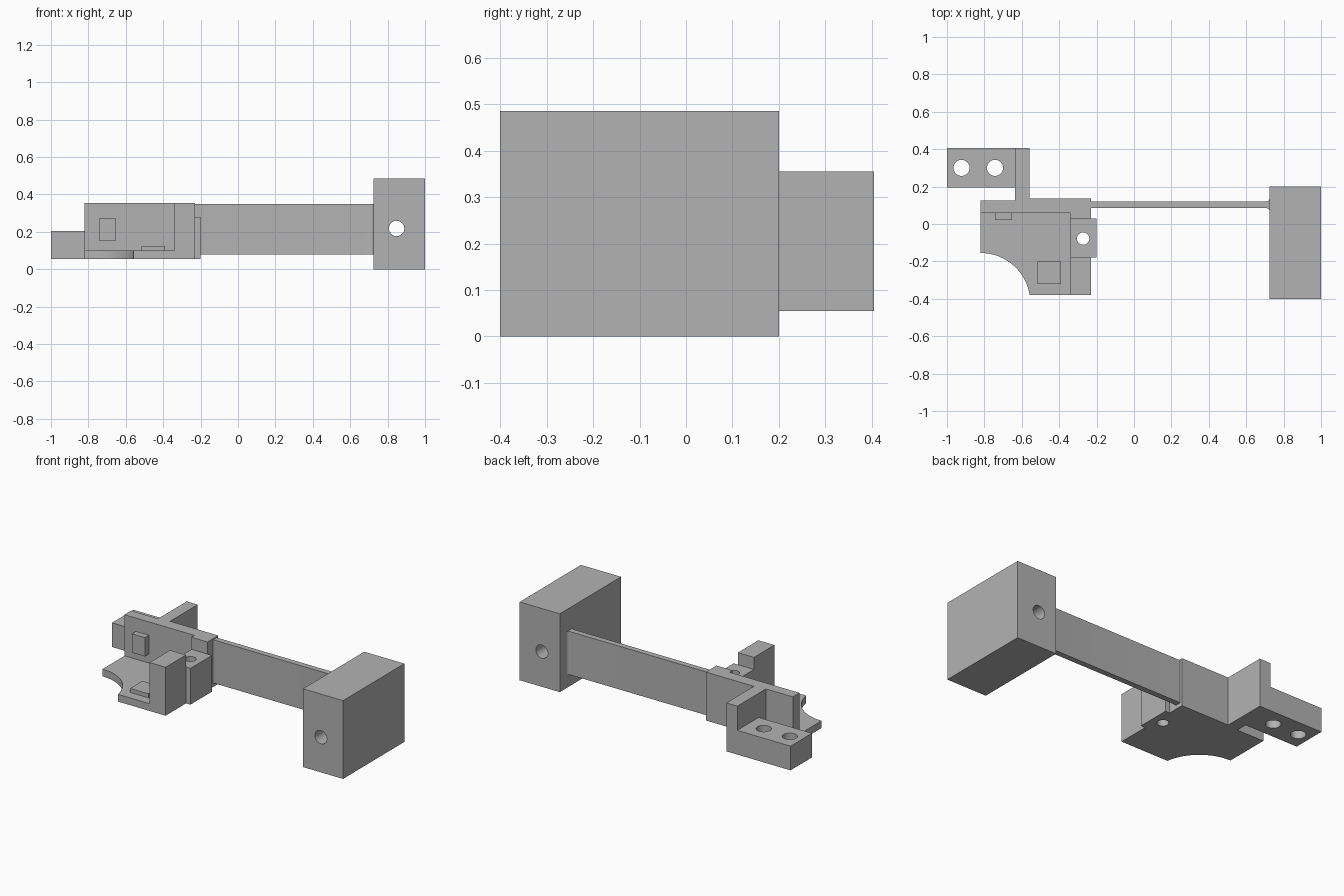
import bpy
import bmesh
from math import sin, cos, pi, radians
from mathutils import Vector

cube = bpy.data.objects.get("Cube")
if cube:
    bpy.data.objects.remove(cube, do_unlink=True)

GREY = (0.45, 0.45, 0.45, 1)
grey = bpy.data.materials.new("plain grey")
grey.use_nodes = True
grey.diffuse_color = GREY
grey.node_tree.nodes["Principled BSDF"].inputs["Base Color"].default_value = GREY


def extrude(name, plan, z0, z1):
    """Raise a plan outline from z0 to z1."""
    bm = bmesh.new()
    face = bm.faces.new([bm.verts.new((x, y, z0)) for x, y in plan])
    top = bmesh.ops.extrude_face_region(bm, geom=[face])
    verts = [g for g in top["geom"] if isinstance(g, bmesh.types.BMVert)]
    bmesh.ops.translate(bm, verts=verts, vec=(0, 0, z1 - z0))
    bmesh.ops.recalc_face_normals(bm, faces=bm.faces)
    mesh = bpy.data.meshes.new(name)
    bm.to_mesh(mesh)
    bm.free()
    mesh.materials.append(grey)
    obj = bpy.data.objects.new(name, mesh)
    bpy.context.collection.objects.link(obj)
    return obj


def box(name, x0, x1, y0, y1, z0, z1):
    return extrude(name, [(x0, y0), (x1, y0), (x1, y1), (x0, y1)], z0, z1)


def arc(cx, cy, r, start, end, steps):
    angles = [radians(start + (end - start) * i / steps) for i in range(steps + 1)]
    return [(cx + r * cos(a), cy + r * sin(a)) for a in angles]


def select_only(obj):
    bpy.ops.object.select_all(action="DESELECT")
    obj.select_set(True)
    bpy.context.view_layer.objects.active = obj


def drill(obj, centre, radius, along_y=False):
    """Bore a round hole right through a part."""
    bpy.ops.mesh.primitive_cylinder_add(vertices=48, radius=radius, depth=2, location=centre,
                                        rotation=(pi / 2 if along_y else 0, 0, 0))
    cutter = bpy.context.object
    cutter.name = "hole_cutter"
    cutter.hide_render = True
    cutter.data.materials.append(grey)
    mod = obj.modifiers.new("hole", "BOOLEAN")
    mod.operation = "DIFFERENCE"
    mod.solver = "EXACT"
    mod.object = cutter
    select_only(obj)
    bpy.ops.object.modifier_apply(modifier=mod.name)
    bpy.data.objects.remove(cutter, do_unlink=True)


BOTTOM, TOP, FLOOR = 0.055, 0.355, 0.1

# Heavy end block with a cross hole
end_block = box("end_block", 0.725, 1, -0.4, 0.2, 0, 0.485)
drill(end_block, Vector((0.848, 0, 0.218)), 0.041, along_y=True)

# Thin beam, filleted where it meets the block
R = 0.018
beam_plan = [(-0.23, 0.085)] + arc(0.725 - R, 0.085 - R, R, 90, 0, 6)
beam_plan += arc(0.725 - R, 0.12 + R, R, 0, -90, 6) + [(-0.23, 0.12)]
beam = extrude("beam", beam_plan, 0.08, 0.348)

# Upright back plate with its rear flange
back_plate = extrude("back_plate", [
    (-0.82, 0.06), (-0.34, 0.06), (-0.34, 0.03), (-0.23, 0.03), (-0.23, 0.135),
    (-0.56, 0.135), (-0.56, 0.405), (-0.635, 0.405), (-0.635, 0.125), (-0.82, 0.125)],
    BOTTOM, TOP)

# Mounting foot with two bolt holes
foot = box("mounting_foot", -1, -0.635, 0.195, 0.405, BOTTOM, 0.205)
for x in (-0.922, -0.743):
    drill(foot, Vector((x, 0.3, 0)), 0.043)

# Floor plate with a scooped corner
scoop = arc(-0.82, -0.42, 0.265, 90, 8.7, 24)
floor_plate = extrude("floor_plate", scoop + [(-0.34, -0.38), (-0.34, 0.06), (-0.82, 0.06)],
                      BOTTOM, FLOOR)

# Front post and the drilled boss beside it
box("front_post", -0.34, -0.23, -0.38, -0.18, BOTTOM, TOP)
boss = box("screw_boss", -0.34, -0.2, -0.18, 0.03, BOTTOM, 0.28)
drill(boss, Vector((-0.272, -0.078, 0)), 0.033)

# Locating pads on the floor and on the back plate
box("floor_pad", -0.515, -0.39, -0.32, -0.2, FLOOR, 0.125)
box("wall_pad", -0.743, -0.653, 0.022, 0.06, 0.155, 0.272)

# Smooth the curved walls, keep the edges sharp
for part in (end_block, beam, foot, floor_plate, boss):
    select_only(part)
    bpy.ops.object.shade_smooth_by_angle(angle=radians(30))
